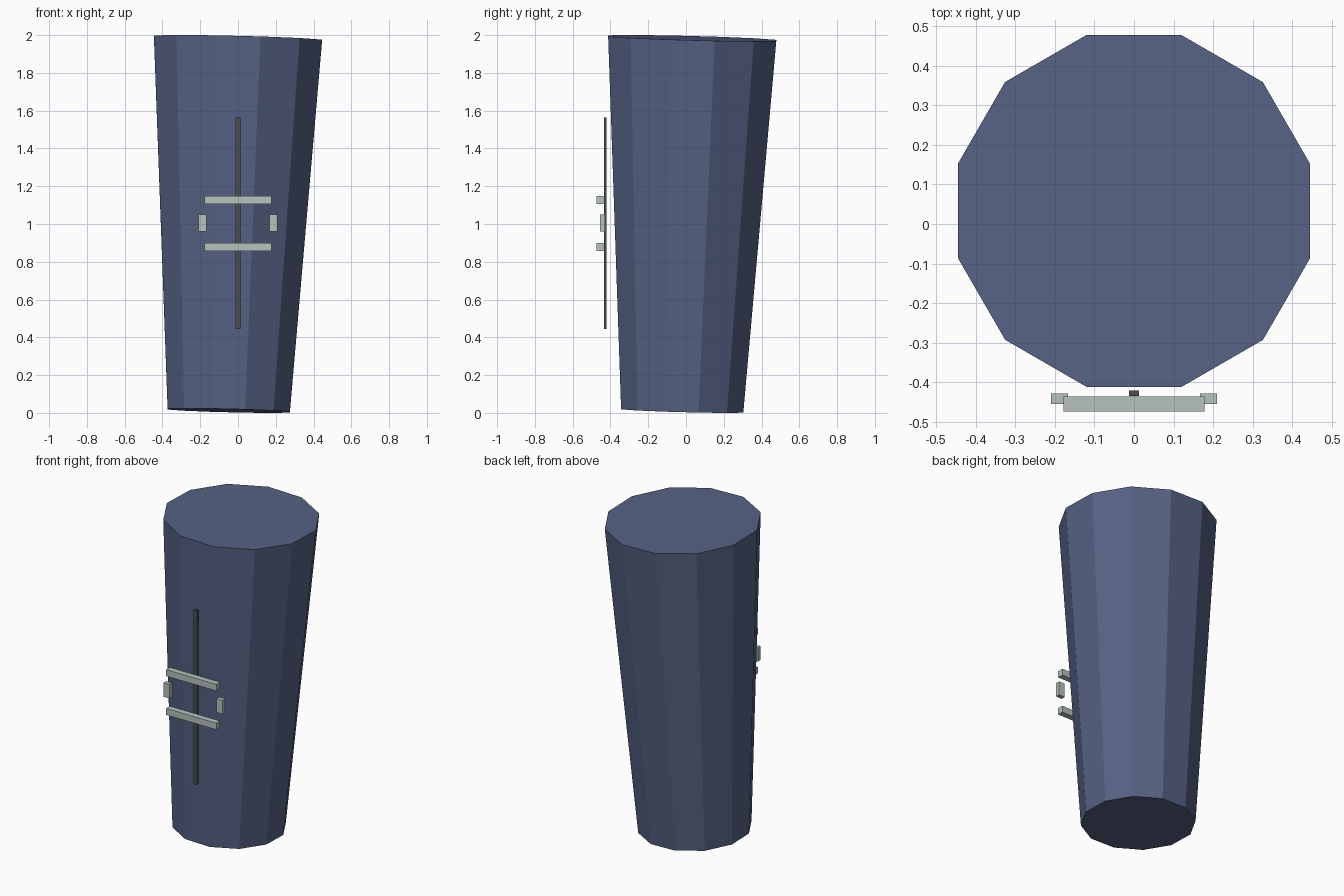
import bpy
import math
from mathutils import Matrix, Vector

if "Cube" in bpy.data.objects:
    bpy.data.objects.remove(bpy.data.objects["Cube"])


def material(name, rgb):
    lin = [((c / 255 + 0.055) / 1.055) ** 2.4 for c in rgb]
    m = bpy.data.materials.new(name)
    m.diffuse_color = (*lin, 1)
    m.use_nodes = True
    m.node_tree.nodes["Principled BSDF"].inputs["Base Color"].default_value = m.diffuse_color
    return m


BLUE = material("slate blue", (86, 98, 132))
PALE = material("pale grey", (182, 194, 190))
DARK = material("dark grey", (74, 80, 84))


def box(name, center, size, mat):
    bpy.ops.mesh.primitive_cube_add(size=1, location=center)
    ob = bpy.context.object
    ob.name = name
    ob.scale = size
    ob.data.materials.append(mat)
    return ob


# Twelve-sided tapered body, leaning slightly to the right and back
bottom, top = Vector((-0.049, -0.02, 0.012)), Vector((0, 0.033, 1.984))
axis = top - bottom
bpy.ops.mesh.primitive_cone_add(vertices=12, radius1=0.335, radius2=0.461,
                                depth=axis.length)
body = bpy.context.object
body.name = "tapered_body"
body.data.transform(Matrix.Rotation(math.radians(15), 4, 'Z'))
lean = Vector((0, 0, 1)).rotation_difference(axis.normalized())
body.rotation_euler = lean.to_euler()
body.location = (bottom + top) / 2
body.data.materials.append(BLUE)

# Thin upright rod floating in front
box("front_rod", (0, -0.428, 1.004), (0.026, 0.014, 1.118), DARK)

# Bracket frame: two crossbars and two side blocks
for name, z in (("lower_crossbar", 0.879), ("upper_crossbar", 1.128)):
    box(name, (0, -0.455, z), (0.356, 0.038, 0.042), PALE)
for name, s in (("left_block", -1), ("right_block", 1)):
    box(name, (s * 0.188, -0.442, 1.004), (0.043, 0.026, 0.09), PALE)
